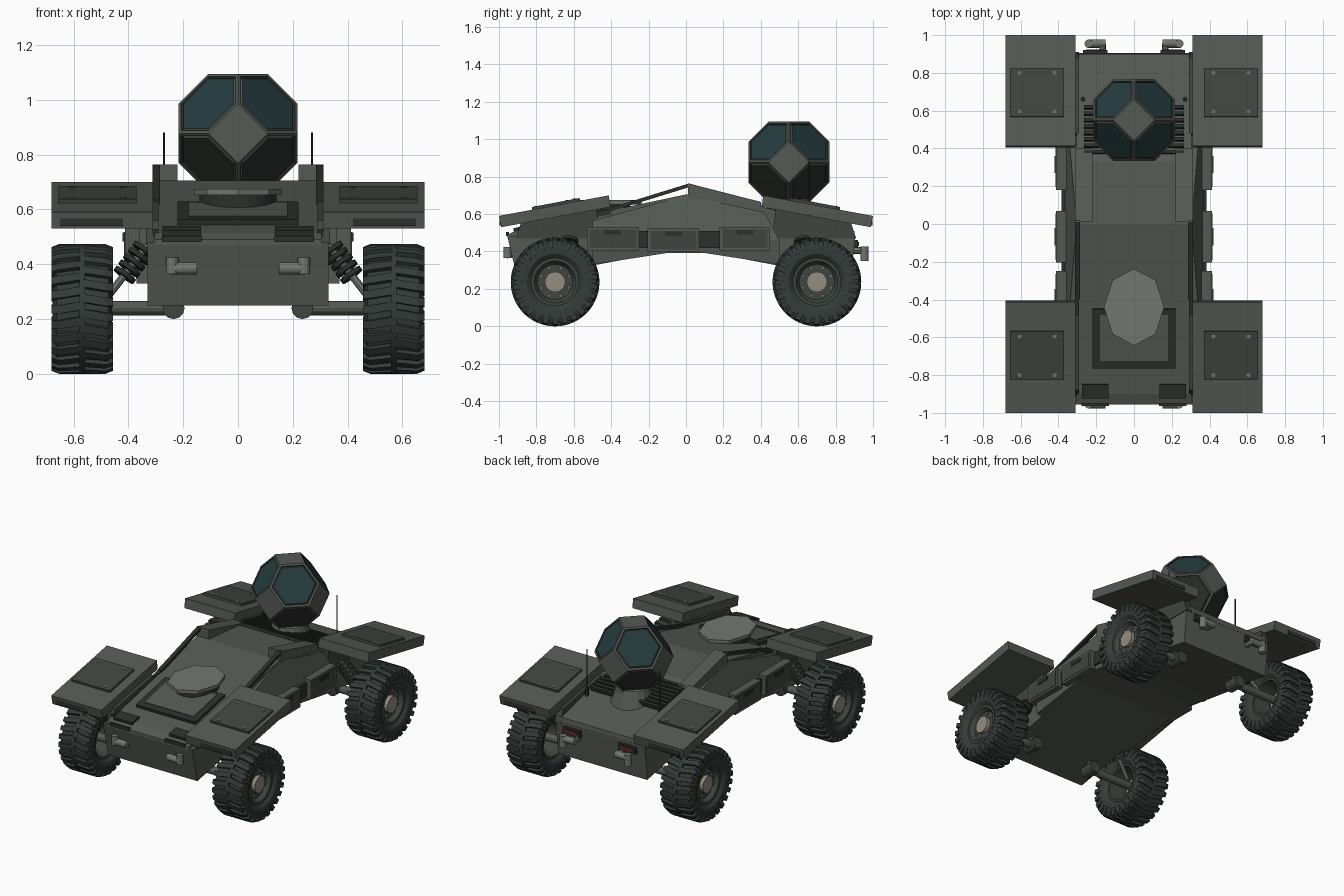
import bpy, bmesh
from math import sin, cos, pi, atan2
from mathutils import Vector, Matrix

if "Cube" in bpy.data.objects:
    bpy.data.objects.remove(bpy.data.objects["Cube"])


def mat(name, r, g, b):
    m = bpy.data.materials.new(name)
    m.diffuse_color = (r, g, b, 1)
    m.use_nodes = True
    m.node_tree.nodes["Principled BSDF"].inputs["Base Color"].default_value = m.diffuse_color
    return m


HULL = mat("hull", .09, .10, .088)
DARK = mat("dark", .025, .03, .026)
PANEL = mat("panel", .05, .06, .05)
TYRE = mat("tyre", .035, .045, .04)
STEEL = mat("steel", .17, .18, .165)
HUB = mat("hub", .30, .27, .21)
GLASS = mat("glass", .018, .045, .05)
RED = mat("red", .12, .02, .015)


def finish(name, bm, *mats):
    bmesh.ops.recalc_face_normals(bm, faces=bm.faces)
    me = bpy.data.meshes.new(name)
    bm.to_mesh(me)
    bm.free()
    for m in mats:
        me.materials.append(m)
    ob = bpy.data.objects.new(name, me)
    bpy.context.collection.objects.link(ob)
    return ob


def box(name, c, s, m, rx=0):
    bm = bmesh.new()
    bmesh.ops.create_cube(bm, size=1, matrix=Matrix.Translation(c) @ Matrix.Rotation(rx, 4, 'X') @ Matrix.Diagonal((*s, 1)))
    return finish(name, bm, m)


def prism(name, pts, x0, x1, m):
    """Extrude a (y, z) side profile from x0 to x1."""
    bm = bmesh.new()
    a = [bm.verts.new((x0, *p)) for p in pts]
    b = [bm.verts.new((x1, *p)) for p in pts]
    bm.faces.new(a)
    bm.faces.new(b)
    for i in range(len(pts)):
        j = (i + 1) % len(pts)
        bm.faces.new((a[i], a[j], b[j], b[i]))
    return finish(name, bm, m)


def rod(name, p, q, r, m, n=12, r2=None):
    p, q = Vector(p), Vector(q)
    d = q - p
    M = Matrix.Translation((p + q) / 2) @ d.to_track_quat('Z', 'Y').to_matrix().to_4x4()
    bm = bmesh.new()
    bmesh.ops.create_cone(bm, cap_ends=True, segments=n, radius1=r, radius2=r if r2 is None else r2, depth=d.length, matrix=M)
    return finish(name, bm, m)


def lathe(name, prof, c, flip, m, n=36):
    """Spin a closed (x, radius) profile around the x axis."""
    bm = bmesh.new()
    rings = [[bm.verts.new((c[0] + flip * x, c[1] + r * cos(2 * pi * k / n), c[2] + r * sin(2 * pi * k / n)))
              for k in range(n)] for x, r in prof]
    for i in range(len(prof)):
        A, B = rings[i], rings[(i + 1) % len(prof)]
        for k in range(n):
            bm.faces.new((A[k], A[(k + 1) % n], B[(k + 1) % n], B[k]))
    return finish(name, bm, m)


# --- Hull: lower tub, upper deck, flared middle
prism("lower_hull", [(-.90, .25), (-.955, .48), (.905, .48), (.88, .25), (.1, .40), (-.1, .40)], -.33, .33, HULL)
prism("upper_deck", [(-.955, .47), (-.955, .49), (-.9, .515), (0, .705), (.33, .675), (.4, .64), (.90, .51), (.905, .47)],
      -.305, .305, HULL)
mid = [(-.5, .565, .345), (0, .70, .305), (.42, .61, .34), (.5, .46, .38), (.5, .33, .37), (.1, .392, .37),
       (-.1, .392, .37), (-.5, .33, .37), (-.5, .46, .38)]
bm = bmesh.new()
R = [bm.verts.new((x, y, z)) for y, z, x in mid]
L = [bm.verts.new((-x, y, z)) for y, z, x in mid]
for i in range(9):
    j = (i + 1) % 9
    bm.faces.new((R[i], R[j], L[j], L[i]))
for V in (R, L):
    bm.faces.new((V[0], V[1], V[2], V[3], V[8]))
    bm.faces.new(V[3:])
finish("middle_hull", bm, HULL)

# --- Hood frame, hatch and round turret disc
tilt = atan2(.19, .9)
box("hood_frame", (0, -.605, .577), (.44, .32, .04), DARK, tilt)
box("hood_panel", (0, -.60, .582), (.36, .25, .04), HULL, tilt)
rod("disc_stem", (0, -.44, .59), (0, -.44, .655), .14, DARK, 24)
disc = rod("hood_disc", (0, 0, 0), (0, 0, .022), .16, STEEL, 8)
disc.location = (0, -.44, .652)
disc.scale = (1.0, 1.27, 1)

# --- Ball cabin: truncated octahedron with inset windows
bm = bmesh.new()
u = .1085
for i in range(3):
    for j in range(3):
        if i != j:
            for s in (-1, 1):
                for t in (-2, 2):
                    v = [0, 0, 0]
                    v[i], v[j] = s * u, t * u
                    bm.verts.new(v)
bmesh.ops.convex_hull(bm, input=bm.verts)
bmesh.ops.dissolve_limit(bm, angle_limit=.05, verts=bm.verts, edges=bm.edges)
bmesh.ops.recalc_face_normals(bm, faces=bm.faces)
hexes = [f for f in bm.faces if len(f.verts) == 6]
bmesh.ops.inset_individual(bm, faces=hexes, thickness=.014, depth=0)
rim = bmesh.ops.inset_individual(bm, faces=hexes, thickness=.005, depth=-.007)
for f in rim["faces"]:
    f.material_index = 2
bmesh.ops.inset_individual(bm, faces=hexes, thickness=.006, depth=.006)
for f in hexes:
    f.material_index = 1 if f.normal.z > 0 else 2
finish("ball_cabin", bm, HULL, GLASS, DARK).location = (0, .55, .878)
rod("cabin_neck", (0, .55, .56), (0, .55, .67), .15, HULL, 16, .10)
rod("cabin_collar", (0, .55, .655), (0, .55, .68), .115, STEEL, 16)
for k in range(8):  # engine grille ribs
    y = .38 + k * .034
    box("grille_rib", (0, y, .655 - (y - .38) * .2), (.53, .018, .03), DARK, -.25)

# --- Wheel parts
tyre_prof = [(-.085, .125), (-.105, .15), (-.108, .19), (-.095, .222), (.095, .222), (.108, .19), (.105, .15), (.085, .125)]
rim_prof = [(-.085, .128), (-.085, .112), (.03, .10), (.03, .001), (.06, .001), (.06, .095), (.088, .112), (.088, .128)]


def wheel(s, y):
    c = (s * .568, y, .237)
    lathe("tyre", tyre_prof, c, s, TYRE)
    lathe("rim", rim_prof, c, s, PANEL)
    rod("hub_cap", (c[0] + s * .0, y, c[2]), (c[0] + s * .085, y, c[2]), .055, HUB, 16)
    for k in range(8):
        a = k * pi / 4 + pi / 8
        p = (y + .08 * cos(a), c[2] + .08 * sin(a))
        rod("wheel_bolt", (c[0] + s * .05, *p), (c[0] + s * .07, *p), .01, STEEL, 6)
    bm = bmesh.new()
    N = 26
    for k in range(N):  # chevron lugs, staggered on each half
        for h in (-1, 1):
            a0 = 2 * pi * (k + .25 * h) / N
            vs = []
            for x, off, lo, hi in ((-.01, 0, .21, .237), (.085, .07, .21, .237), (.112, .07, .17, .226)):
                for da, r in ((-.075, lo), (.075, lo), (.065, hi), (-.065, hi)):
                    a = a0 + off + da
                    vs.append(bm.verts.new((c[0] + h * x, y + r * cos(a), c[2] + r * sin(a))))
            bm.faces.new(vs[:4])
            bm.faces.new(vs[8:])
            for b in (0, 4):
                for i in range(4):
                    j = (i + 1) % 4
                    bm.faces.new((vs[b + i], vs[b + j], vs[b + 4 + j], vs[b + 4 + i]))
    finish("tyre_lugs", bm, TYRE)


# --- Corners: wheel, suspension, fender
for s in (-1, 1):
    for e in (-1, 1):  # front is -1
        y = e * .70
        wheel(s, y)
        rod("axle_arm", (s * .22, y, .24), (s * .57, y, .24), .026, HULL, 12)
        rod("arm_joint", (s * .235, y - .05, .24), (s * .235, y + .05, .24), .04, PANEL, 12)
        rod("axle_bracket", (s * .235, y, .24), (s * .235, y, .30), .03, PANEL, 8)
        rod("strut", (s * .33, y - e * .08, .47), (s * .50, y - e * .04, .25), .014, STEEL, 8)
        P, Q = Vector((s * .34, y - e * .08, .46)), Vector((s * .425, y - e * .06, .345))
        for k in range(5):
            a, b = P.lerp(Q, k / 5), P.lerp(Q, (k + .6) / 5)
            rod("spring_coil", a, b, .045, DARK, 12)
        prism("fender", [(e * 1.0, .59), (e * .988, .53), (e * .405, .638), (e * .413, .70)], s * .31, s * .68, HULL)
        prism("fender_mount", [(e * .91, .47), (e * .88, .56), (e * .48, .63), (e * .46, .47)], s * .29, s * .335, PANEL)
        box("fender_plate", (s * .513, e * .695, .652), (.285, .26, .02), PANEL, -e * .187)
        for bx in (.42, .606):
            for by in (.595, .80):
                z = .70 - (by - .41) * .187
                rod("plate_bolt", (s * bx, e * by, z), (s * bx, e * by, z + .017), .011, STEEL, 8)
        box("fender_lamp", (s * .535, e * .99, .553), (.23, .012, .028), DARK)
        # bent pipe on front or rear panel
        yp, z = e * .955, .405 if e > 0 else .385
        rod("pipe_side", (s * .15, yp, z), (s * .245, yp, z), .022, STEEL, 12)
        rod("pipe_end", (s * .24, yp, z + (.022 if e > 0 else .04)), (s * .24, yp, z - (.055 if e > 0 else .02)), .022, STEEL, 12)
        rod("pipe_root", (s * .165, yp, z), (s * .165, e * .88, z), .018, STEEL, 8)

    # --- Side details
    prism("roof_rail", [(.01, .765), (.40, .665), (.40, .60), (.01, .66)], s * .22, s * .312, HULL)
    prism("roof_rail_front", [(-.40, .635), (.02, .765), (.02, .745), (-.40, .615)], s * .285, s * .312, DARK)
    prism("deck_edge", [(-.9, .50), (-.9, .525), (-.4, .63), (-.4, .6)], s * .29, s * .312, DARK)
    for y0, y1, z in ((-.53, -.25, .468), (-.205, .07, .46), (.18, .45, .468)):
        box("side_locker", (s * .385, (y0 + y1) / 2, z), (.055, y1 - y0, .128), HULL)
        box("locker_lid", (s * .41, (y0 + y1) / 2, z), (.012, y1 - y0 - .03, .10), PANEL)
        box("locker_latch", (s * .415, (y0 + y1) / 2, z + .035), (.012, .09, .025), DARK)
    box("side_skirt", (s * .375, -.04, .465), (.02, .9, .09), DARK)
    box("front_lamp", (s * .205, -.885, .522), (.14, .075, .02), DARK, tilt)
    box("front_slot", (s * .205, -.955, .493), (.145, .016, .022), DARK)
    box("tail_lamp_housing", (s * .205, .905, .44), (.13, .03, .045), DARK)
    box("tail_lamp", (s * .205, .918, .44), (.10, .014, .022), RED)
    rod("antenna_base", (s * .27, .66, .56), (s * .27, .66, .62), .013, DARK, 8)
    rod("antenna", (s * .27, .66, .60), (s * .27, .66, .88), .004, DARK, 6)
